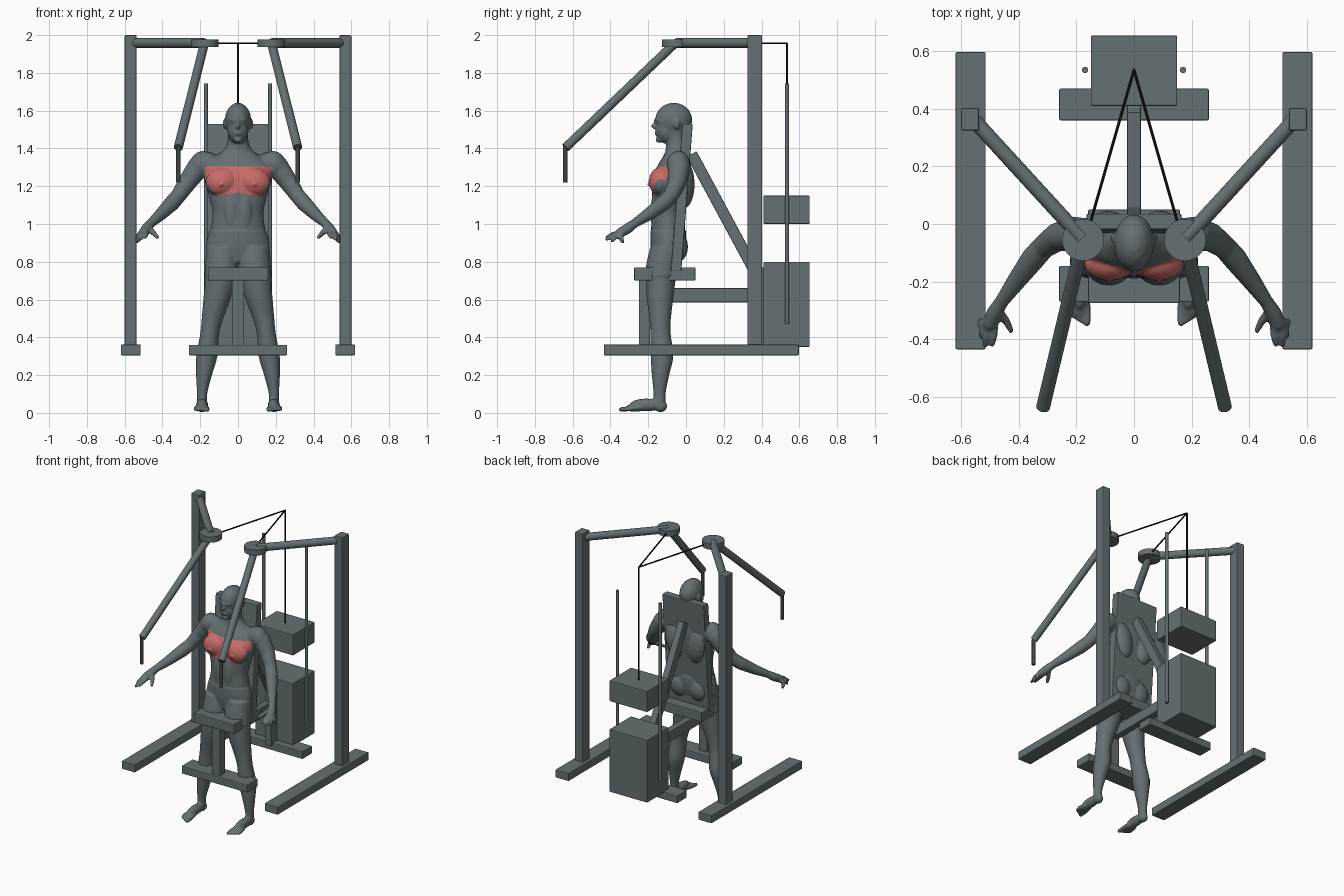
import bpy, bmesh, math
from mathutils import Vector, Matrix

if "Cube" in bpy.data.objects:
    bpy.data.objects.remove(bpy.data.objects["Cube"], do_unlink=True)


def material(name, r, g, b):
    m = bpy.data.materials.new(name)
    m.use_nodes = True
    m.diffuse_color = (r, g, b, 1)
    m.node_tree.nodes["Principled BSDF"].inputs["Base Color"].default_value = (r, g, b, 1)
    return m


GREY = material("slate grey", .13, .16, .17)
DARK = material("dark grip", .05, .06, .06)
BLACK = material("black cable", .01, .01, .01)
RED = material("muscle red", .58, .15, .14)


def add_object(name, bm, mat):
    mesh = bpy.data.meshes.new(name)
    bm.to_mesh(mesh)
    bm.free()
    mesh.materials.append(mat)
    ob = bpy.data.objects.new(name, mesh)
    bpy.context.collection.objects.link(ob)
    return ob


def smooth(ob, angle=40):
    bpy.ops.object.select_all(action='DESELECT')
    ob.select_set(True)
    bpy.context.view_layer.objects.active = ob
    bpy.ops.object.shade_smooth_by_angle(angle=math.radians(angle))


def box(name, xs, ys, zs, mat=GREY):
    """Box between two limits on each axis, with softened edges."""
    bm = bmesh.new()
    size = [b - a for a, b in (xs, ys, zs)]
    mid = [(a + b) / 2 for a, b in (xs, ys, zs)]
    bmesh.ops.create_cube(bm, size=1, matrix=Matrix.Translation(mid) @ Matrix.Diagonal((*size, 1)))
    ob = add_object(name, bm, mat)
    bev = ob.modifiers.new("soft edges", 'BEVEL')
    bev.width, bev.segments = .005, 2
    return ob


def between(a, b):
    """Matrix that lays the z axis along the line from a to b."""
    a, b = Vector(a), Vector(b)
    turn = (b - a).to_track_quat('Z', 'Y').to_matrix().to_4x4()
    return Matrix.Translation((a + b) / 2) @ turn, (b - a).length


def rod(name, a, b, r, mat=GREY, sides=24):
    bm = bmesh.new()
    place, length = between(a, b)
    bmesh.ops.create_cone(bm, cap_ends=True, segments=sides, radius1=r, radius2=r,
                          depth=length, matrix=place)
    ob = add_object(name, bm, mat)
    smooth(ob)
    return ob


# ---- machine: frame, feet and weights
box("front_foot", (-.26, .26), (-.27, -.145), (.305, .36))
box("rear_foot", (-.26, .26), (.36, .47), (.305, .36))
box("seat_post", (-.033, .033), (-.25, -.19), (.34, .71))
box("seat", (-.16, .16), (-.275, .05), (.70, .77))
box("spine_beam", (-.024, .024), (-.2, .36), (.585, .66))
box("rear_post", (-.024, .024), (.34, .412), (.34, .77))
box("weight_stack", (-.15, .15), (.41, .655), (.35, .8))
box("lifted_weight", (-.15, .15), (.41, .655), (1, 1.15))

# tilted back pad and the strut behind it
pad = box("back_pad", (-.165, .165), (-.08, -.025), (.75, 1.53))
for v in pad.data.vertices:
    v.co.y += (v.co.z - .75) * .078
strut = box("back_strut", (-.024, .024), (-.03, .03), (-.37, .37))
strut.matrix_world = between((0, .03, 1.37), (0, .38, .72))[0]

# pulley cable
hub = (0, .535, 1.957)
rod("cable_drop", (0, .535, 1.14), hub, .006, BLACK, 8)

for s, side in ((1, "left"), (-1, "right")):
    box(side + "_base_rail", sorted((s * .515, s * .62)), (-.435, .597), (.305, .362))
    box(side + "_upright", sorted((s * .538, s * .6)), (.325, .403), (.33, 2))
    rod(side + "_top_arm", (s * .56, .365, 1.958), (s * .18, -.05, 1.958), .026)
    rod(side + "_pivot_disc", (s * .177, -.055, 1.937), (s * .177, -.055, 1.977), .073, sides=32)
    rod(side + "_press_arm", (s * .178, -.06, 1.955), (s * .316, -.637, 1.405), .024)
    rod(side + "_grip", (s * .316, -.64, 1.22), (s * .316, -.64, 1.41), .012, DARK)
    rod(side + "_cable", hub, (s * .15, .01, 1.957), .005, BLACK, 8)
    rod(side + "_guide_rod", (s * .17, .535, .47), (s * .17, .535, 1.745), .011)

# ---- seated figure: overlapping volumes fused into one skin
body = bmesh.new()


def blob(x, y, z, rx, ry, rz, tilt=0, n=20):
    m = Matrix.Translation((x, y, z)) @ Matrix.Rotation(tilt, 4, 'Y') @ Matrix.Diagonal((rx, ry, rz, 1))
    bmesh.ops.create_uvsphere(body, u_segments=n, v_segments=n // 2, radius=1, matrix=m)


def limb(points, radii):
    """Chain of tapered segments with round joints."""
    for p, r in zip(points, radii):
        blob(*p, r, r, r)
    for a, b, ra, rb in zip(points, points[1:], radii, radii[1:]):
        place, length = between(a, b)
        bmesh.ops.create_cone(body, cap_ends=True, segments=20, radius1=ra, radius2=rb,
                              depth=length, matrix=place)


def loft(rows, n=28):
    """Skin over level ellipses given as height, x, y, half width, half depth."""
    fine = []
    for i in range(len(rows) - 1):
        p0, p1, p2, p3 = (rows[min(max(i + k, 0), len(rows) - 1)] for k in (-1, 0, 1, 2))
        for t in (0, .25, .5, .75):
            fine.append([b + t * (c - a) / 2 + t * t * (a - 2.5 * b + 2 * c - d / 2)
                         + t ** 3 * (1.5 * (b - c) + (d - a) / 2)
                         for a, b, c, d in zip(p0, p1, p2, p3)])
    fine.append(rows[-1])
    rings = []
    for z, x, y, rx, ry in fine:
        turn = [math.tau * k / n for k in range(n)]
        rings.append([body.verts.new((x + rx * math.cos(a), y + ry * math.sin(a), z)) for a in turn])
    for lo, hi in zip(rings, rings[1:]):
        for k in range(n):
            body.faces.new((lo[k], lo[(k + 1) % n], hi[(k + 1) % n], hi[k]))
    body.faces.new(rings[0][::-1])
    body.faces.new(rings[-1])


# torso and neck
loft([(.8, 0, -.1, .1, .07), (.88, 0, -.095, .162, .088), (.97, 0, -.095, .145, .09),
      (1.06, 0, -.095, .135, .085), (1.15, 0, -.085, .155, .095), (1.25, 0, -.075, .18, .1),
      (1.32, 0, -.06, .165, .085), (1.37, 0, -.05, .1, .065), (1.42, 0, -.05, .058, .056),
      (1.5, 0, -.06, .055, .055)])

# head with jaw, brow, nose, lips and chin
blob(0, -.065, 1.55, .07, .099, .092)
blob(0, -.1, 1.495, .056, .062, .07)
blob(0, -.145, 1.55, .045, .02, .014)
blob(0, -.168, 1.518, .012, .018, .014)
blob(0, -.16, 1.535, .008, .014, .025)
blob(0, -.153, 1.48, .022, .015, .012)
blob(0, -.143, 1.445, .022, .018, .016)

for s in (1, -1):
    blob(s * .071, -.05, 1.53, .009, .018, .028)
    # chest, shoulder, back, belly and hip muscles
    blob(s * .085, -.135, 1.225, .09, .062, .075, s * .3)
    blob(s * .088, -.197, 1.21, .01, .008, .01)
    blob(s * .195, -.04, 1.315, .062, .062, .075, s * -.5)
    blob(s * .09, -.01, 1.21, .07, .056, .13, s * .2)
    blob(s * .07, -.025, 1.35, .085, .045, .035, s * .45)
    blob(s * .035, -.16, 1.06, .04, .028, .12)
    blob(s * .075, -.055, .88, .075, .062, .085)
    # arm
    limb([(s * x, y, z) for x, y, z in ((.16, -.04, 1.32), (.21, -.035, 1.3), (.265, -.045, 1.225),
                                        (.315, -.08, 1.15), (.35, -.12, 1.11), (.41, -.2, 1.05),
                                        (.46, -.27, 1.005))],
         (.06, .06, .05, .041, .042, .033, .024))
    # palm, fingers and thumb
    limb([(s * .46, -.27, 1.005), (s * .485, -.31, .975), (s * .5, -.345, .955)], (.024, .028, .026))
    for x, y, z in ((.535, -.335, .905), (.53, -.39, .91), (.517, -.42, .92), (.492, -.418, .93)):
        limb([(s * (.495 + (x - .51) * .6), -.335, .957),
              (s * (x - .004), y * .5 - .18, z * .5 + .478), (s * x, y, z)], (.015, .014, .01))
    limb([(s * .475, -.3, .98), (s * .445, -.335, .95), (s * .427, -.37, .93)], (.018, .014, .01))
    # leg
    loft([(.03, s * .19, -.14, .028, .034), (.1, s * .19, -.14, .027, .032),
          (.2, s * .18, -.135, .042, .046), (.3, s * .165, -.127, .056, .06),
          (.42, s * .15, -.135, .05, .054), (.5, s * .135, -.137, .057, .057),
          (.62, s * .108, -.137, .074, .072), (.75, s * .088, -.13, .084, .082),
          (.88, s * .085, -.1, .078, .085)])
    # foot and toes
    blob(s * .19, -.135, .036, .029, .036, .032)
    blob(s * .19, -.21, .042, .032, .09, .034)
    blob(s * .192, -.27, .026, .04, .055, .02)
    for k in range(5):
        x = s * (.163 + k * .015)
        limb([(x, -.28, .024), (x, -.343 + k * .008, .018)], (.013, .013 - k * .001))

bmesh.ops.recalc_face_normals(body, faces=body.faces)
source = add_object("figure_source", body, GREY)
fuse = source.modifiers.new("fuse", 'REMESH')
fuse.mode, fuse.voxel_size = 'VOXEL', .006
relax = source.modifiers.new("relax", 'SMOOTH')
relax.factor, relax.iterations = .5, 5
bpy.context.view_layer.update()
baked = bpy.data.meshes.new_from_object(source.evaluated_get(bpy.context.evaluated_depsgraph_get()))
bpy.data.objects.remove(source, do_unlink=True)

bm = bmesh.new()
bm.from_mesh(baked)
bm.normal_update()
# snug shorts stand slightly proud of the skin
for v, n in [(v, v.normal.copy()) for v in bm.verts]:
    if .72 < v.co.z < .965 and abs(v.co.x) < .26:
        v.co += n * .004
# clean upper border, then colour the chest muscles
bmesh.ops.bisect_plane(bm, geom=bm.verts[:] + bm.edges[:] + bm.faces[:],
                       plane_co=(0, 0, 1.305), plane_no=(0, 0, 1))
for f in bm.faces:
    c = f.calc_center_median()
    x = abs(c.x)
    bottom = 1.15 + 18 * max(x - .1, 0) ** 2 + .15 * max(.1 - x, 0)
    f.material_index = int(c.y < -.095 and x < .185 and bottom < c.z < 1.305)
figure = add_object("figure", bm, GREY)
figure.data.materials.append(RED)
smooth(figure, 60)
